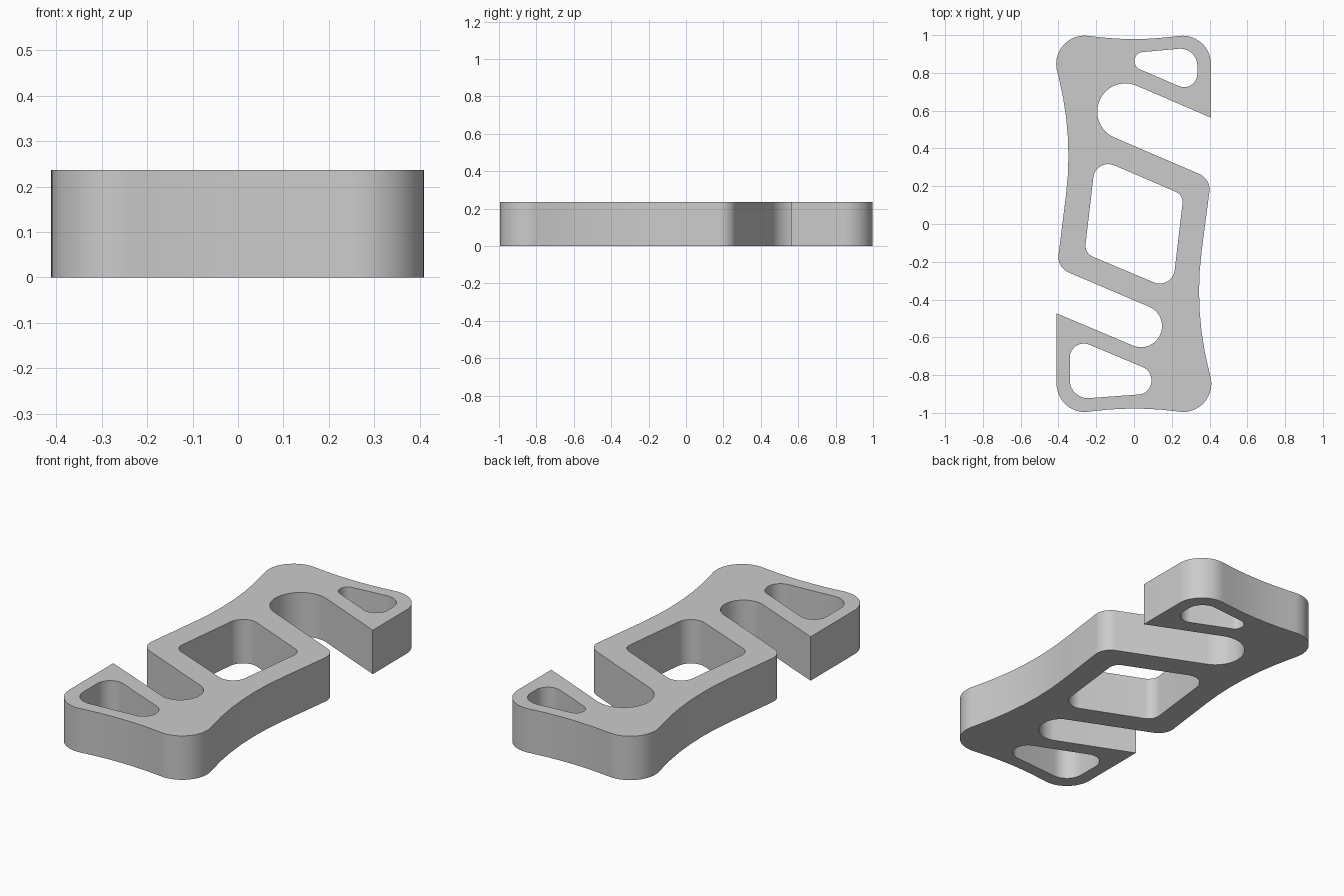
import bpy
import math
from mathutils import Vector

HEIGHT = 0.236

cube = bpy.data.objects.get("Cube")
if cube:
    bpy.data.objects.remove(cube, do_unlink=True)


def rounded(corners):
    """Turn (x, y, radius) corners into a loop with tangent arcs."""
    loop = []
    for i, (x, y, r) in enumerate(corners):
        p = Vector((x, y))
        if r == 0:
            loop.append(p)
            continue
        a = (Vector(corners[i - 1][:2]) - p).normalized()
        b = (Vector(corners[(i + 1) % len(corners)][:2]) - p).normalized()
        half = a.angle(b) / 2
        centre = p + (a + b).normalized() * r / math.sin(half)
        start = p + a * r / math.tan(half) - centre
        end = p + b * r / math.tan(half) - centre
        sweep = math.atan2(start.cross(end), start.dot(end))
        steps = max(6, round(abs(sweep) / math.radians(7)))
        for k in range(steps + 1):
            t = sweep * k / steps
            c, s = math.cos(t), math.sin(t)
            loop.append(centre + Vector((c * start.x - s * start.y,
                                         s * start.x + c * start.y)))
    return loop


# Outer edge, clockwise from the back right corner
outline = [
    (-0.46, 1.022, 0.15), (0, 0.967, 1.7), (0.407, 1.016, 0.15),
    (0.407, 0.563, 0), (-0.123, 0.791, 0.148), (-0.241, 0.517, 0.148),   # back slot
    (0.408, 0.238, 0.09), (0.316, -0.464, 1.7),                          # left waist
    (0.46, -1.022, 0.15), (0, -0.963, 1.7), (-0.41, -1.016, 0.15),
    (-0.41, -0.473, 0), (0.095, -0.686, 0.11), (0.183, -0.482, 0.11),    # front slot
    (-0.408, -0.23, 0.09), (-0.321, 0.464, 1.7),                         # right waist
]
centre_window = [(-0.203, 0.353, 0.08), (0.262, 0.153, 0.06),
                 (0.203, -0.35, 0.08), (-0.262, -0.155, 0.065)]
back_window = [(0.003, 0.906, 0.045), (0.335, 0.937, 0.09),
               (0.335, 0.688, 0.07), (0.003, 0.831, 0.045)]
front_window = [(-0.34, -0.595, 0.075), (0.092, -0.777, 0.072),
                (0.092, -0.898, 0.072), (-0.34, -0.929, 0.095)]

# Flat plate with through windows, as a filled and extruded profile
curve = bpy.data.curves.new("clip_plate", 'CURVE')
curve.dimensions = '2D'
curve.fill_mode = 'BOTH'
curve.extrude = HEIGHT / 2
for corners in (outline, centre_window, back_window, front_window):
    loop = rounded(corners)
    spline = curve.splines.new('POLY')
    spline.points.add(len(loop) - 1)
    for point, p in zip(spline.points, loop):
        point.co = (p.x, p.y, 0, 1)
    spline.use_cyclic_u = True

plate = bpy.data.objects.new("clip_plate", curve)
bpy.context.collection.objects.link(plate)
plate.location.z = HEIGHT / 2
bpy.ops.object.select_all(action='DESELECT')
plate.select_set(True)
bpy.context.view_layer.objects.active = plate
bpy.ops.object.convert(target='MESH')
plate = bpy.context.object

# Weld caps to walls and smooth the rounded walls
bpy.ops.object.mode_set(mode='EDIT')
bpy.ops.mesh.select_all(action='SELECT')
bpy.ops.mesh.remove_doubles(threshold=0.0001)
bpy.ops.mesh.normals_make_consistent(inside=False)
bpy.ops.object.mode_set(mode='OBJECT')
bpy.ops.object.shade_smooth_by_angle(angle=math.radians(30))

# Single grey finish
grey = bpy.data.materials.new("plain_grey")
grey.use_nodes = True
colour = (0.6, 0.6, 0.6, 1)
grey.diffuse_color = colour
grey.node_tree.nodes["Principled BSDF"].inputs["Base Color"].default_value = colour
plate.data.materials.clear()
plate.data.materials.append(grey)
